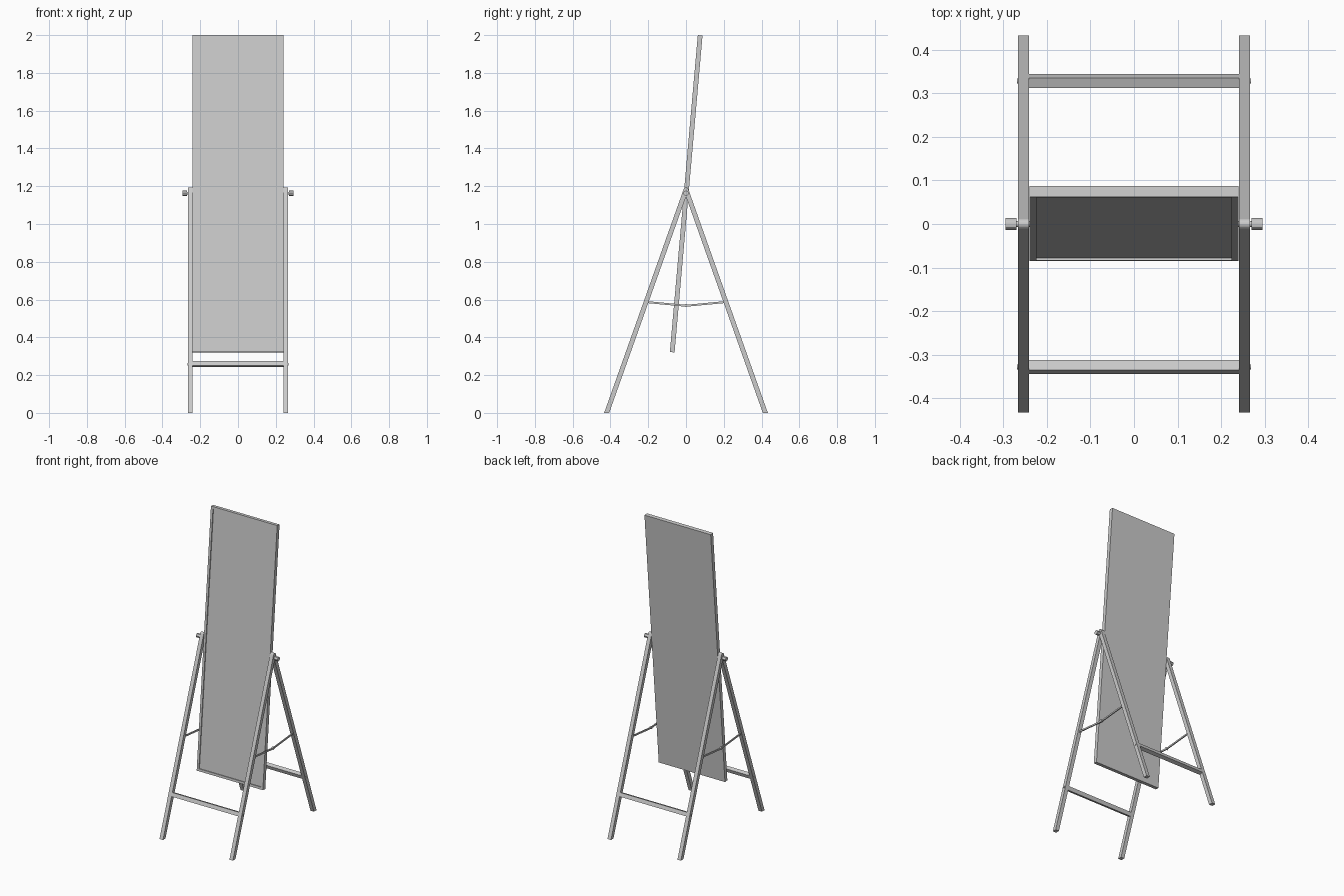
import bpy
import bmesh
from math import atan2, cos, sin, pi
from mathutils import Matrix, Vector

if "Cube" in bpy.data.objects:
    bpy.data.objects.remove(bpy.data.objects["Cube"])

APEX, FOOT, HALF = 1.182, 0.42, 0.0125   # leg joint height, foot spread, half bar width
LEG_X = 0.2535                           # centre of each side stand
SPLAY = atan2(FOOT, APEX)
PIVOT = 1.163

grey = bpy.data.materials.new("light grey")
grey.use_nodes = True
grey.diffuse_color = (0.6, 0.6, 0.6, 1)
grey.node_tree.nodes["Principled BSDF"].inputs["Base Color"].default_value = (0.6, 0.6, 0.6, 1)


def finish(bm, name):
    bmesh.ops.recalc_face_normals(bm, faces=bm.faces)
    mesh = bpy.data.meshes.new(name)
    bm.to_mesh(mesh)
    bm.free()
    mesh.materials.append(grey)
    obj = bpy.data.objects.new(name, mesh)
    bpy.context.collection.objects.link(obj)
    return obj


def box(name, size, centre, tilt=0):
    bm = bmesh.new()
    matrix = Matrix.Translation(centre) @ Matrix.Rotation(tilt, 4, 'X') @ Matrix.Diagonal((*size, 1))
    bmesh.ops.create_cube(bm, size=1, matrix=matrix)
    return finish(bm, name)


def rod(name, x0, x1, y, z, radius, sides=16):
    bm = bmesh.new()
    matrix = Matrix.Translation(((x0 + x1) / 2, y, z)) @ Matrix.Rotation(pi / 2, 4, 'Y')
    bmesh.ops.create_cone(bm, cap_ends=True, segments=sides, radius1=radius, radius2=radius,
                          depth=abs(x1 - x0), matrix=matrix)
    obj = finish(bm, name)
    bpy.ops.object.select_all(action='DESELECT')
    bpy.context.view_layer.objects.active = obj
    obj.select_set(True)
    bpy.ops.object.shade_smooth_by_angle()
    return obj


def leg_y(z):
    return FOOT * (1 - z / APEX)


# Leg pair: one A-shaped outline with a rounded top, extruded sideways
def leg_pair(name, x):
    cut = HALF / cos(SPLAY)
    outline = [(FOOT - cut, 0), (FOOT + cut, 0)]
    for i in range(9):
        a = SPLAY + (pi - 2 * SPLAY) * i / 8
        outline.append((HALF * cos(a), APEX + HALF * sin(a)))
    outline += [(-FOOT - cut, 0), (-FOOT + cut, 0), (0, APEX - HALF / sin(SPLAY))]
    bm = bmesh.new()
    face = bm.faces.new([bm.verts.new((x - HALF, y, z)) for y, z in outline])
    grown = bmesh.ops.extrude_face_region(bm, geom=[face])["geom"]
    bmesh.ops.translate(bm, vec=(2 * HALF, 0, 0),
                        verts=[v for v in grown if isinstance(v, bmesh.types.BMVert)])
    finish(bm, name)


# Mirror: tilted panel with a raised frame around a recessed front
bm = bmesh.new()
bmesh.ops.create_cube(bm, size=1, matrix=Matrix.Diagonal((0.48, 0.025, 1.684, 1)))
front = min(bm.faces, key=lambda f: f.calc_center_median().y)
bmesh.ops.inset_region(bm, faces=[front], thickness=0.022)
inner = bmesh.ops.extrude_face_region(bm, geom=[front])["geom"]
bmesh.ops.delete(bm, geom=[front], context='FACES_ONLY')
bmesh.ops.translate(bm, vec=(0, 0.006, 0),
                    verts=[v for v in inner if isinstance(v, bmesh.types.BMVert)])
bm.transform(Matrix.Translation((0, 0.001, 1.16)) @ Matrix.Rotation(-0.088, 4, 'X'))
finish(bm, "mirror_panel")

# Side stands with pivots, knobs and folding spreaders
for side, s in (("left", 1), ("right", -1)):
    x = s * LEG_X
    leg_pair(side + "_leg_pair", x)
    rod(side + "_pivot", s * 0.235, s * 0.275, 0, PIVOT, 0.007)
    rod(side + "_knob", s * 0.27, s * 0.295, 0, PIVOT, 0.0135, 12)
    rod(side + "_spreader_joint", x - 0.006, x + 0.006, 0, 0.569, 0.009)
    for end, e in (("back", 1), ("front", -1)):
        outer, mid = Vector((x, e * leg_y(0.587), 0.587)), Vector((x, 0, 0.567))
        span = outer - mid
        box(f"{side}_{end}_spreader", (0.007, span.length, 0.01),
            (outer + mid) / 2, atan2(span.z, span.y) if e > 0 else atan2(-span.z, -span.y))

# Cross rails with peg ends showing through the legs
for end, e in (("back", 1), ("front", -1)):
    y, z = e * leg_y(0.258), 0.258
    box(end + "_rail", (0.482, 2 * HALF, 2 * HALF), (0, y, z), e * SPLAY)
    for side, s in (("left", 1), ("right", -1)):
        rod(f"{end}_{side}_peg", s * 0.25, s * 0.2685, y, z, 0.006)
